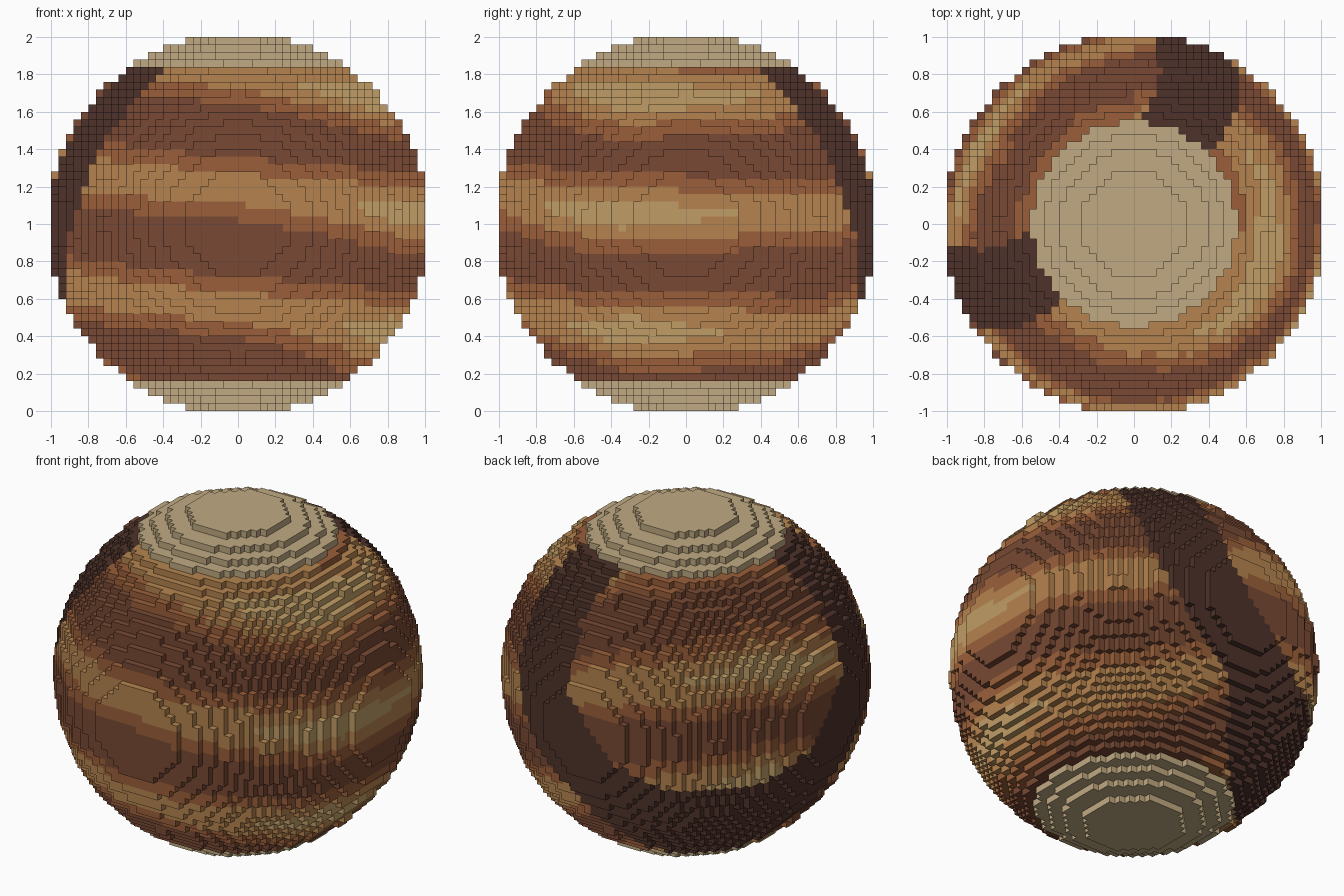
import bpy
import bmesh
import math

cube = bpy.data.objects.get("Cube")
if cube:
    bpy.data.objects.remove(cube, do_unlink=True)

N = 25             # blocks per radius
CELL = 1.0 / N
R2 = 25.5 ** 2     # radius of the block ball, squared, in blocks
PERIOD = 0.63      # height of one cloud band cycle


def srgb(hex_code):
    out = []
    for i in (0, 2, 4):
        c = int(hex_code[i:i + 2], 16) / 255
        out.append(c / 12.92 if c <= 0.04045 else ((c + 0.055) / 1.055) ** 2.4)
    return (*out, 1.0)


def make_material(name, hex_code):
    m = bpy.data.materials.new(name)
    m.use_nodes = True
    m.diffuse_color = srgb(hex_code)
    bsdf = next(n for n in m.node_tree.nodes if n.type == 'BSDF_PRINCIPLED')
    bsdf.inputs["Base Color"].default_value = srgb(hex_code)
    bsdf.inputs["Roughness"].default_value = 0.9
    return m


CAP = make_material("pale cap", "C0AA82")
STREAK = make_material("deep brown streak", "4E322A")
BANDS = [make_material("brown band", "784933"),
         make_material("rust band", "9B5F3A"),
         make_material("ochre band", "B6844F"),
         make_material("sand band", "C09E66")]


def lerp_table(table, t):
    """Linear interpolation through (position, value) pairs."""
    if t <= table[0][0]:
        return table[0][1]
    for (a, va), (b, vb) in zip(table, table[1:]):
        if t <= b:
            return va + (vb - va) * (t - a) / (b - a)
    return table[-1][1]


# Height of the bright band and its brightness, by azimuth in degrees
BAND_HEIGHT = [(0, .05), (55, .07), (75, .15), (92, .30), (150, .41),
               (215, .26), (270, .185), (330, .06), (360, .05)]
BAND_LIGHT = [(0, .40), (30, .25), (60, .08), (92, .10), (130, .33), (155, .48),
              (178, .33), (215, .10), (270, .0), (311, .33), (340, .62), (360, .40)]
# Streak edges along the back-left diagonal, by height
STREAK_OUTER = [(-.84, .55), (-.45, .58), (-.1, .34), (.26, .17), (.6, .04), (.84, -.03)]
STREAK_INNER = [(-.31, 1.2), (-.29, .95), (-.15, .85), (0, .74), (.2, .62), (.46, .53), (.84, .36)]


def band_index(x, y, z):
    az = math.degrees(math.atan2(y, x)) % 360
    f = math.cos(2 * math.pi * (z - lerp_table(BAND_HEIGHT, az)) / PERIOD)
    f += lerp_table(BAND_LIGHT, az) + 0.15 * max(z, 0)
    return sum(f > t for t in (-.06, .73, 1.33))


def part_of(x, y, z):
    """Part name and material slot for one block."""
    if abs(z) > 0.84:
        return ("top_cap" if z > 0 else "bottom_cap"), 0
    u = (y - x) / math.sqrt(2)
    if lerp_table(STREAK_OUTER, z) < u < lerp_table(STREAK_INNER, z):
        return "dark_streak", 0
    return "banded_globe", band_index(x, y, z)


def solid(i, j, k):
    return (i + .5) ** 2 + (j + .5) ** 2 + (k + .5) ** 2 <= R2


# Corners of each block side, counter-clockwise from outside
SIDES = {
    (1, 0, 0): ((1, 0, 0), (1, 1, 0), (1, 1, 1), (1, 0, 1)),
    (-1, 0, 0): ((0, 1, 0), (0, 0, 0), (0, 0, 1), (0, 1, 1)),
    (0, 1, 0): ((1, 1, 0), (0, 1, 0), (0, 1, 1), (1, 1, 1)),
    (0, -1, 0): ((0, 0, 0), (1, 0, 0), (1, 0, 1), (0, 0, 1)),
    (0, 0, 1): ((0, 0, 1), (1, 0, 1), (1, 1, 1), (0, 1, 1)),
    (0, 0, -1): ((0, 1, 0), (1, 1, 0), (1, 0, 0), (0, 0, 0)),
}

PARTS = {"banded_globe": BANDS, "dark_streak": [STREAK],
         "top_cap": [CAP], "bottom_cap": [CAP]}
meshes = {name: (bmesh.new(), {}) for name in PARTS}

# Add every exposed block side to the part it belongs to
span = range(-N, N)
for i in span:
    for j in span:
        for k in span:
            if not solid(i, j, k):
                continue
            open_sides = [c for d, c in SIDES.items()
                          if not solid(i + d[0], j + d[1], k + d[2])]
            if not open_sides:
                continue
            name, slot = part_of((i + .5) * CELL, (j + .5) * CELL, (k + .5) * CELL)
            bm, verts = meshes[name]
            for corners in open_sides:
                loop = []
                for a, b, c in corners:
                    key = (i + a, j + b, k + c)
                    if key not in verts:
                        verts[key] = bm.verts.new((key[0] * CELL, key[1] * CELL,
                                                   key[2] * CELL + 1))
                    loop.append(verts[key])
                bm.faces.new(loop).material_index = slot

for name, mats in PARTS.items():
    bm, _ = meshes[name]
    mesh = bpy.data.meshes.new(name)
    bm.to_mesh(mesh)
    bm.free()
    for m in mats:
        mesh.materials.append(m)
    bpy.context.collection.objects.link(bpy.data.objects.new(name, mesh))
